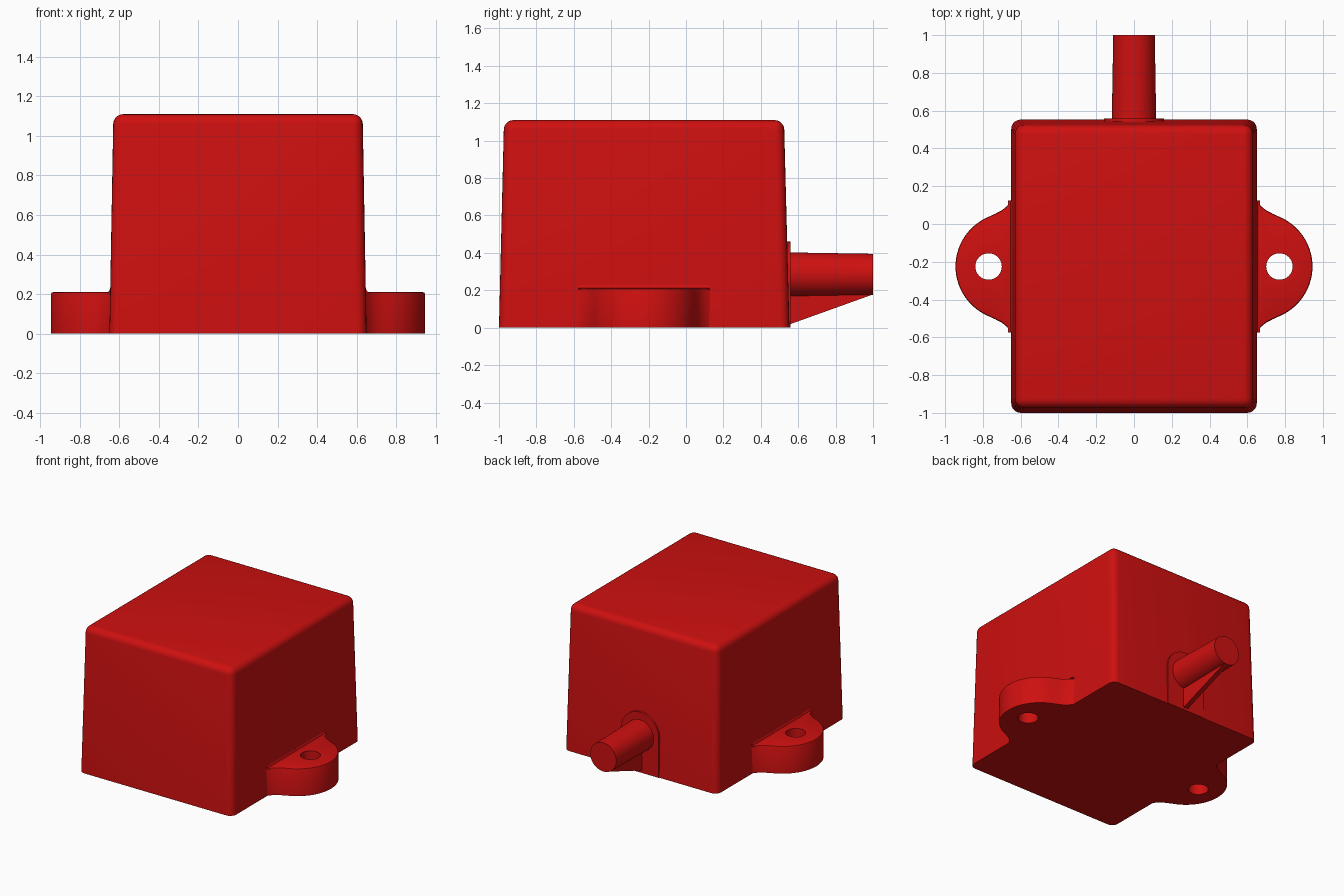
import bpy, bmesh
from math import sin, cos, pi, radians
from mathutils import Matrix, Vector

if "Cube" in bpy.data.objects:
    bpy.data.objects.remove(bpy.data.objects["Cube"])

red = bpy.data.materials.new("red plastic")
red.use_nodes = True
colour = (0.62, 0.005, 0.005, 1)
red.diffuse_color = colour
red.node_tree.nodes["Principled BSDF"].inputs["Base Color"].default_value = colour


def finish(bm, name):
    bmesh.ops.recalc_face_normals(bm, faces=bm.faces)
    mesh = bpy.data.meshes.new(name)
    bm.to_mesh(mesh)
    bm.free()
    mesh.materials.append(red)
    obj = bpy.data.objects.new(name, mesh)
    bpy.context.collection.objects.link(obj)
    bpy.ops.object.select_all(action="DESELECT")
    obj.select_set(True)
    bpy.context.view_layer.objects.active = obj
    bpy.ops.object.shade_smooth_by_angle(angle=radians(35))
    return obj


def extrude(bm, faces, vector):
    new = bmesh.ops.extrude_face_region(bm, geom=faces)["geom"]
    verts = [g for g in new if isinstance(g, bmesh.types.BMVert)]
    bmesh.ops.translate(bm, verts=verts, vec=vector)


def prism(name, points, vector):
    bm = bmesh.new()
    face = bm.faces.new([bm.verts.new(p) for p in points])
    extrude(bm, [face], vector)
    return finish(bm, name)


# Tapered housing with rounded corners and top rim
bm = bmesh.new()
bmesh.ops.create_cube(bm, size=2)
for v in bm.verts:
    top = v.co.z > 0
    half_x, front, back = (0.63, -0.973, 0.524) if top else (0.65, -1.0, 0.553)
    v.co = (half_x * v.co.x, back if v.co.y > 0 else front, 1.11 if top else 0)
rim = [e for e in bm.edges if max(v.co.z for v in e.verts) > 0.5]
bmesh.ops.bevel(bm, geom=rim, offset=0.05, segments=5, profile=0.5, affect="EDGES")
finish(bm, "housing")

# Mounting lugs: round tab flared into the side wall, with a screw hole
CENTRE_Y, HEIGHT, HOLE_X = -0.225, 0.21, 0.77
flare = [(0.6, 0.365), (0.642, 0.362), (0.652, 0.345), (0.672, 0.32), (0.7, 0.297), (0.735, 0.279)]
arc = [(0.66 + 0.285 * cos(a), 0.285 * sin(a))
       for a in (radians(67 - 134 * i / 28) for i in range(29))]
outline = flare + arc + [(x, -y) for x, y in reversed(flare)]
hole = [(HOLE_X + 0.07 * cos(2 * pi * i / 32), 0.07 * sin(2 * pi * i / 32)) for i in range(32)]

for side, name in ((1, "left"), (-1, "right")):
    bm = bmesh.new()
    edges = []
    for loop in (outline, hole):
        vs = [bm.verts.new((side * x, y + CENTRE_Y, 0)) for x, y in loop]
        edges += [bm.edges.new((a, b)) for a, b in zip(vs, vs[1:] + vs[:1])]
    bmesh.ops.triangle_fill(bm, edges=edges, use_beauty=True, normal=(0, 0, 1))
    extrude(bm, bm.faces[:], (0, 0, HEIGHT))
    bmesh.ops.recalc_face_normals(bm, faces=bm.faces)
    pivot = Vector((side * HOLE_X, CENTRE_Y, HEIGHT))
    rim = [e for e in bm.edges if all(v.co.z > 0.1 for v in e.verts)
           and e.calc_face_angle(0) > 1 and (e.verts[0].co - pivot).length > 0.1]
    bmesh.ops.bevel(bm, geom=rim, offset=0.01, segments=2, profile=0.5, affect="EDGES")
    finish(bm, name + "_mounting_lug")

    # Small fillet where the lug meets the wall
    profile = [(0.62, 0.2), (0.668, 0.208), (0.653, 0.213), (0.646, 0.228), (0.62, 0.228)]
    prism(name + "_lug_fillet", [(side * x, CENTRE_Y - 0.35, z) for x, z in profile], (0, 0.7, 0))

# Arched pad behind the cable outlet
CABLE_Z = 0.285
arch = [(0.16 * cos(pi * i / 24), 0.3 + 0.16 * sin(pi * i / 24)) for i in range(25)]
arch = [(0.16, 0)] + arch + [(-0.16, 0)]
prism("outlet_pad", [(x, 0.5, z) for x, z in arch], (0, 0.058, 0))

# Tapered cable outlet
bm = bmesh.new()
bmesh.ops.create_cone(bm, cap_ends=True, segments=48, radius1=0.118, radius2=0.11, depth=0.48,
                      matrix=Matrix.Translation((0, 0.76, CABLE_Z)) @ Matrix.Rotation(-pi / 2, 4, "X"))
finish(bm, "cable_outlet")

# Thin triangular rib under the outlet
rib = [(0.53, 0.02), (0.56, 0.02), (1.0, 0.178), (1.0, 0.25), (0.53, 0.25)]
prism("support_rib", [(-0.018, y, z) for y, z in rib], (0.036, 0, 0))
